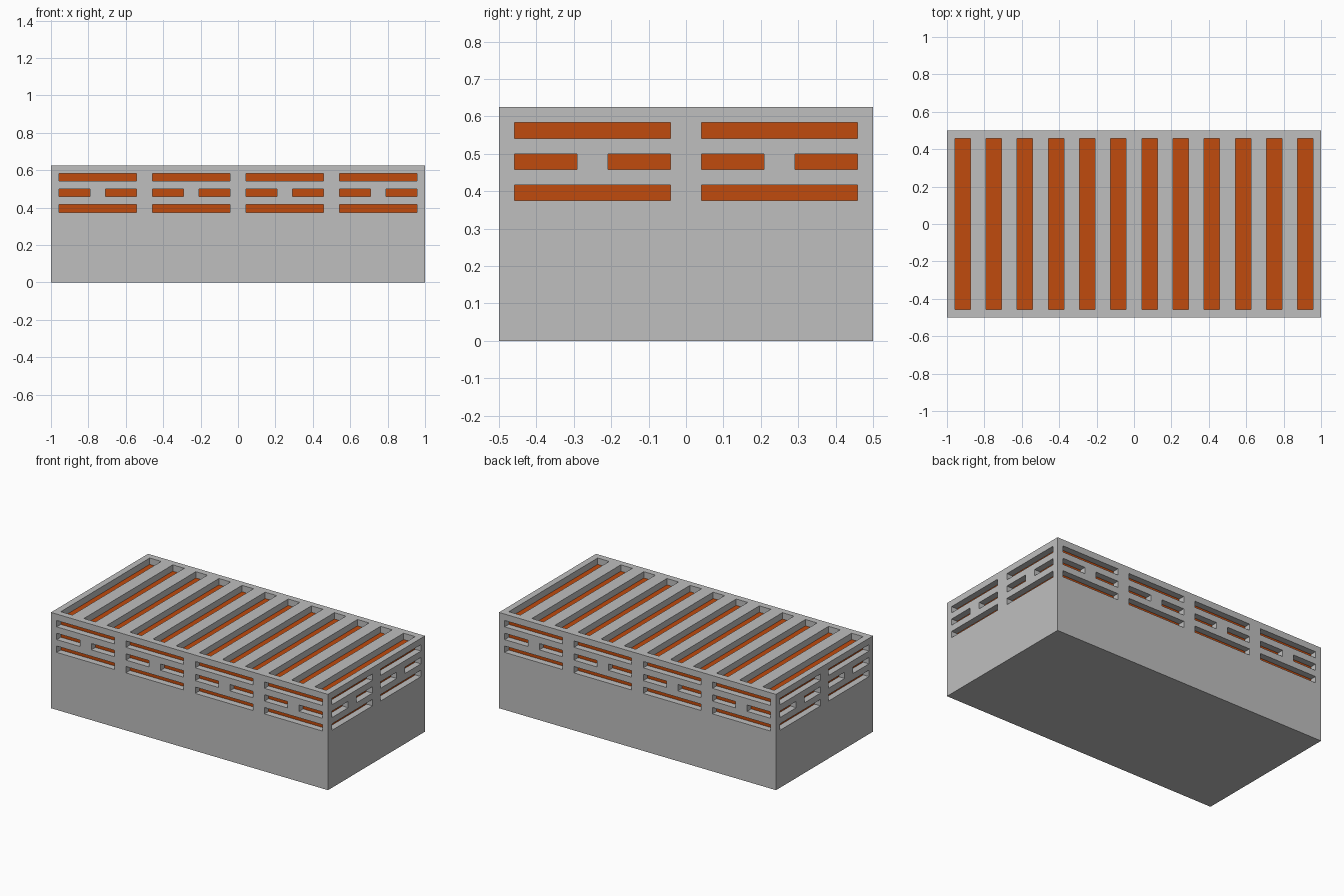
import bpy
import bmesh
from mathutils import Vector

cube = bpy.data.objects.get("Cube")
if cube:
    bpy.data.objects.remove(cube, do_unlink=True)

U = 1 / 24                     # module: the block is 48 x 24 x 15 units
SIZE = (48, 24, 15)


def material(name, colour):
    mat = bpy.data.materials.new(name)
    mat.use_nodes = True
    mat.diffuse_color = (*colour, 1)
    bsdf = next(n for n in mat.node_tree.nodes if n.type == 'BSDF_PRINCIPLED')
    bsdf.inputs["Base Color"].default_value = (*colour, 1)
    bsdf.inputs["Roughness"].default_value = 0.8
    return mat


# Lattice lines (in units) that carry every slot edge
LINES = (
    [0, *range(1, 48, 2), 48],
    [0, *range(1, 24, 2), 24],
    [0, 9, 10, 11, 12, 13, 14, 15],
)


def side_slot(along, z):
    """Brick pattern on the walls: full slots, with split slots in the middle row."""
    p = along % 12
    if 9 < z < 10 or 13 < z < 14:
        return 1 < p < 11
    if 11 < z < 12:
        return 1 < p < 5 or 7 < p < 11
    return False


def top_slot(x, y):
    """Grille bars across the top."""
    return 1 < x % 4 < 3 and 1 < y < 23


bm = bmesh.new()
verts = {}


def vert(p):
    if p not in verts:
        verts[p] = bm.verts.new(((p[0] - 24) * U, (p[1] - 12) * U, p[2] * U))
    return verts[p]


# Outer skin: a gridded box whose slot cells are collected for each side
slots = []
for axis in range(3):
    a, b = [i for i in range(3) if i != axis]
    for level in (0, SIZE[axis]):
        cells = []
        for a0, a1 in zip(LINES[a], LINES[a][1:]):
            for b0, b1 in zip(LINES[b], LINES[b][1:]):
                corners = []
                for ca, cb in ((a0, b0), (a1, b0), (a1, b1), (a0, b1)):
                    p = [level] * 3
                    p[a], p[b] = ca, cb
                    corners.append(vert(tuple(p)))
                face = bm.faces.new(corners)
                ma, mb = (a0 + a1) / 2, (b0 + b1) / 2
                if axis < 2:
                    cut = side_slot(ma, mb)
                else:
                    cut = level > 0 and top_slot(ma, mb)
                if cut:
                    cells.append(face)
        inward = Vector((0, 0, 0))
        inward[axis] = U if level == 0 else -U
        slots.append((cells, inward))

bmesh.ops.recalc_face_normals(bm, faces=bm.faces[:])

# Push the slots in by one unit and colour their floors
for cells, inward in slots:
    if not cells:
        continue
    new = bmesh.ops.extrude_face_region(bm, geom=cells)["geom"]
    bmesh.ops.translate(bm, vec=inward,
                        verts=[g for g in new if isinstance(g, bmesh.types.BMVert)])
    for g in new:
        if isinstance(g, bmesh.types.BMFace):
            g.material_index = 1
    # Remove covers left over the openings
    covers = [f for f in cells if f.is_valid]
    if covers:
        bmesh.ops.delete(bm, geom=covers, context='FACES_ONLY')

# The slot walls stay the colour of the casing
for f in bm.faces:
    if f.material_index == 1:
        c = f.calc_center_median()
        depth = min(1 - abs(c.x), 0.5 - abs(c.y), 15 * U - c.z)
        if depth < 0.9 * U:
            f.material_index = 0
bmesh.ops.recalc_face_normals(bm, faces=bm.faces[:])

mesh = bpy.data.meshes.new("slotted_casing")
bm.to_mesh(mesh)
bm.free()
mesh.materials.append(material("light_grey", (0.52, 0.52, 0.52)))
mesh.materials.append(material("burnt_orange", (0.527, 0.069, 0.004)))
casing = bpy.data.objects.new("slotted_casing", mesh)
bpy.context.scene.collection.objects.link(casing)
